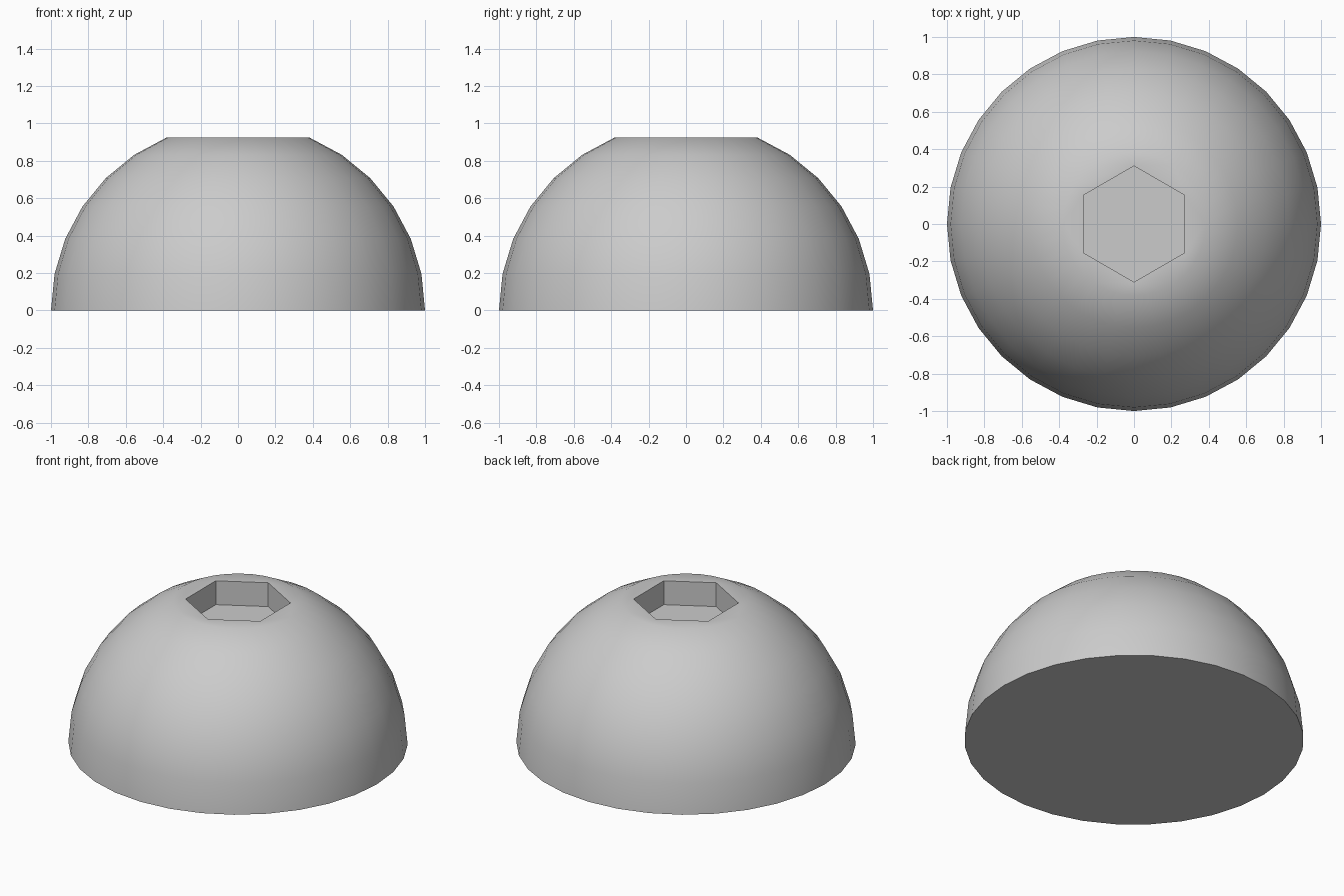
import bpy, bmesh, math

if "Cube" in bpy.data.objects:
    bpy.data.objects.remove(bpy.data.objects["Cube"])

TOP = math.sin(math.radians(67.5))
DEPTH = 0.155

# Button head: half of a 32 x 16 sphere with its cap cut flat
bm = bmesh.new()
bmesh.ops.create_uvsphere(bm, u_segments=32, v_segments=16, radius=1)
outside = [v for v in bm.verts if v.co.z < -0.01 or v.co.z > TOP + 0.01]
bmesh.ops.delete(bm, geom=outside, context='VERTS')
bmesh.ops.holes_fill(bm, edges=[e for e in bm.edges if e.is_boundary], sides=0)

# Hex socket sunk into the flat top
top = next(f for f in bm.faces if len(f.verts) == 32 and f.calc_center_median().z > 0.5)
rim = [e for e in top.edges]
bm.faces.remove(top)


def hexagon(z):
    angles = [math.radians(90 + 60 * i) for i in range(6)]
    return [bm.verts.new((0.31 * math.cos(a), 0.31 * math.sin(a), z)) for a in angles]


upper, lower = hexagon(TOP), hexagon(TOP - DEPTH)
for i in range(6):
    j = (i + 1) % 6
    bm.faces.new((upper[i], upper[j], lower[j], lower[i]))
bm.faces.new(lower)
mouth = [bm.edges.get((upper[i], upper[(i + 1) % 6])) for i in range(6)]
bmesh.ops.bridge_loops(bm, edges=rim + mouth)
bmesh.ops.recalc_face_normals(bm, faces=bm.faces)

mesh = bpy.data.meshes.new("hex_socket_dome")
bm.to_mesh(mesh)
bm.free()
dome = bpy.data.objects.new("hex_socket_dome", mesh)
bpy.context.collection.objects.link(dome)

# Smooth dome with crisp base and socket edges
bpy.context.view_layer.objects.active = dome
dome.select_set(True)
bpy.ops.object.shade_smooth_by_angle(angle=math.radians(30))
